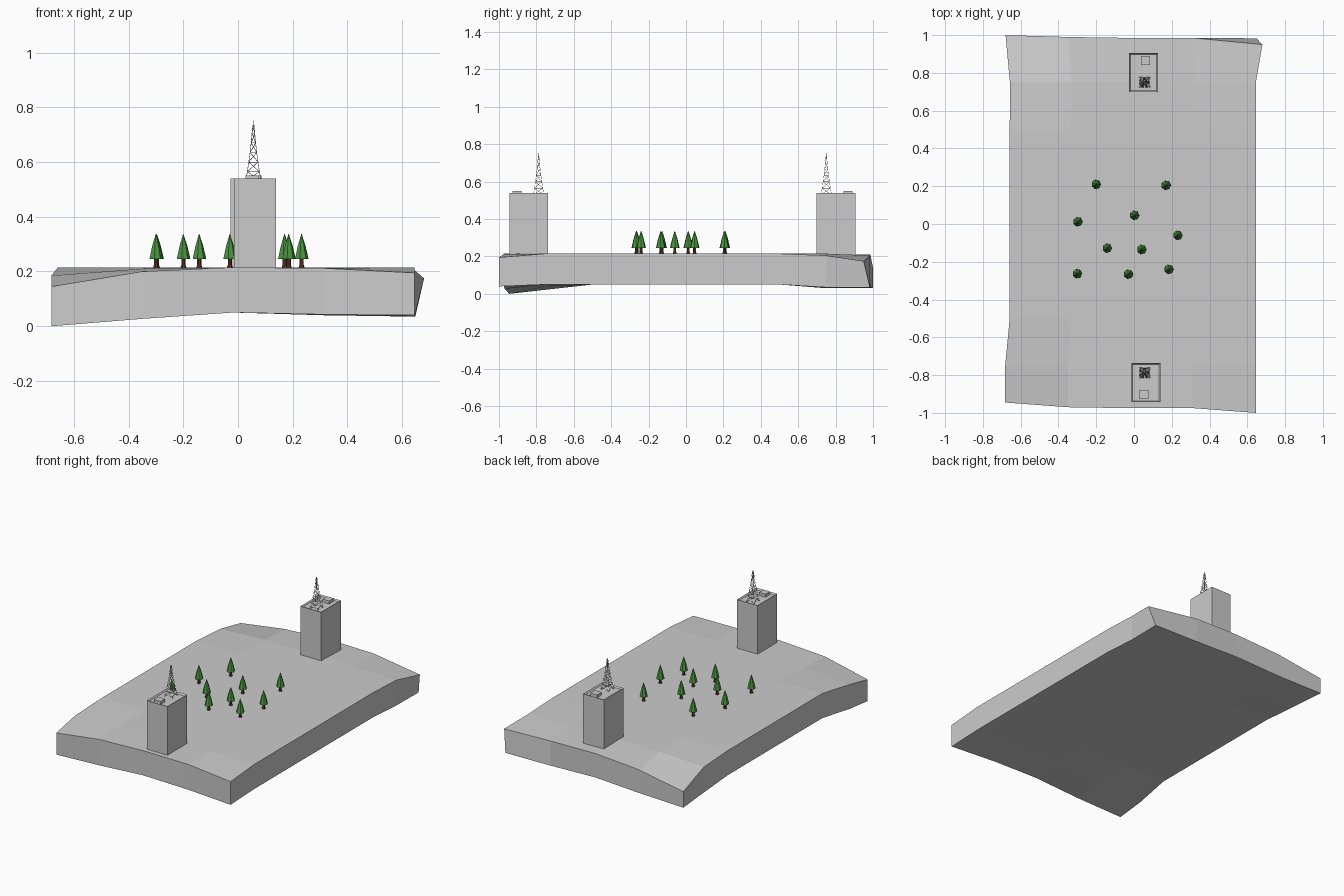
import bpy, bmesh, math
from mathutils import Vector, Matrix

if "Cube" in bpy.data.objects:
    bpy.data.objects.remove(bpy.data.objects["Cube"])


def finish(bm, name, color=None, normals=True):
    if normals:
        bmesh.ops.recalc_face_normals(bm, faces=bm.faces)
    me = bpy.data.meshes.new(name)
    bm.to_mesh(me)
    bm.free()
    ob = bpy.data.objects.new(name, me)
    bpy.context.collection.objects.link(ob)
    if color:
        mat = bpy.data.materials.get(color[0]) or bpy.data.materials.new(color[0])
        mat.diffuse_color = (*color[1], 1)
        mat.use_nodes = True
        mat.node_tree.nodes["Principled BSDF"].inputs["Base Color"].default_value = mat.diffuse_color
        me.materials.append(mat)
    return ob


# Ground slab: 4 x 8 patch grid with drooping corners
NX, NY = 4, 8
FRONT_Y = [-.945, -.97, -.975, -.975, -1.0]
BACK_Y = [1.0, .99, .985, .985, .95]
TOP = {(0, 0): .145, (1, 0): .2, (3, 0): .212, (4, 0): .195, (0, 1): .185, (1, 1): .21,
       (0, 8): .137, (1, 8): .19, (2, 8): .21, (3, 8): .205, (4, 8): .175, (0, 7): .2, (4, 7): .205}
BOTTOM = {(0, 0): 0, (1, 0): .027, (3, 0): .043, (4, 0): .04, (0, 1): .022, (1, 1): .04,
          (0, 8): .03, (1, 8): .035, (3, 8): .04, (4, 8): .035, (0, 7): .03, (4, 7): .035}
LEFT_X = {0: -.682, 1: -.682, 8: -.68, 7: -.657}


def ground_xy(i, j, top):
    left, right = LEFT_X.get(j, -.658), .645
    if (i, j) == (4, 8):
        return (.68, .95) if top else (.648, .983)
    y = FRONT_Y[i] if j == 0 else BACK_Y[i] if j == NY else -1 + .25 * j
    return left + (right - left) * i / NX, y


bm = bmesh.new()
top, bot = {}, {}
for i in range(NX + 1):
    for j in range(NY + 1):
        top[i, j] = bm.verts.new((*ground_xy(i, j, True), TOP.get((i, j), .215)))
        bot[i, j] = bm.verts.new((*ground_xy(i, j, False), BOTTOM.get((i, j), .05)))
for layer in (top, bot):
    for i in range(NX):
        for j in range(NY):
            bm.faces.new([layer[k] for k in ((i, j), (i + 1, j), (i + 1, j + 1), (i, j + 1))])
rim = ([(i, 0) for i in range(NX)] + [(NX, j) for j in range(NY)]
       + [(i, NY) for i in range(NX, 0, -1)] + [(0, j) for j in range(NY, 0, -1)])
for a, b in zip(rim, rim[1:] + rim[:1]):
    bm.faces.new((bot[a], bot[b], top[b], top[a]))
finish(bm, "ground_slab")


def add_box(bm, center, size):
    m = Matrix.Translation(center) @ Matrix.Diagonal((*size, 1))
    return bmesh.ops.create_cube(bm, size=1, matrix=m)["verts"]


def add_rod(bm, a, b, r=.0009):
    a, b = Vector(a), Vector(b)
    d = b - a
    m = Matrix.Translation((a + b) / 2) @ d.to_track_quat('Z', 'Y').to_matrix().to_4x4()
    bmesh.ops.create_cone(bm, cap_ends=True, segments=4, radius1=r, radius2=r,
                          depth=d.length, matrix=m)


# Towers: block with recessed roof, rooftop hut and lattice mast
def tower(name, x, y, turn):
    place = Matrix.Translation((x, y, 0)) @ Matrix.Rotation(turn, 4, 'Z')
    bm = bmesh.new()
    add_box(bm, (0, 0, .37), (.153, .207, .34))
    roof = max(bm.faces, key=lambda f: f.calc_center_median().z)
    bmesh.ops.inset_region(bm, faces=[roof], thickness=.01)
    bmesh.ops.translate(bm, verts=roof.verts, vec=(0, 0, -.01))
    finish(bm, name + "_block").matrix_world = place

    bm = bmesh.new()
    add_box(bm, (.011, .063, .54), (.048, .048, .02))
    finish(bm, name + "_roof_hut").matrix_world = place

    bm = bmesh.new()
    levels = [(.53, .028), (.565, .022), (.6, .017), (.635, .012),
              (.67, .008), (.705, .005), (.735, .002)]
    mx, my = .006, -.052
    rings = [[(mx + sx * h, my + sy * h, z) for sx, sy in ((-1, -1), (1, -1), (1, 1), (-1, 1))]
             for z, h in levels]
    for lo, hi in zip(rings, rings[1:]):
        for k in range(4):
            n = (k + 1) % 4
            add_rod(bm, lo[k], hi[k])
            add_rod(bm, lo[k], hi[n])
            add_rod(bm, lo[n], hi[k])
            add_rod(bm, hi[k], hi[n])
    add_rod(bm, (mx, my, .73), (mx, my, .752))
    finish(bm, name + "_mast").matrix_world = place


tower("back_tower", .05, .802, 0)
tower("front_tower", .0625, -.84, math.pi)


# Trees: short trunk and a tapered seven-sided crown
def lathe(name, profile, sides, loc, color):
    bm = bmesh.new()
    rings = [[bm.verts.new((r * math.cos(2 * math.pi * k / sides),
                            r * math.sin(2 * math.pi * k / sides), z))
              for k in range(sides)] for r, z in profile]
    for lo, hi in zip(rings, rings[1:]):
        for k in range(sides):
            n = (k + 1) % sides
            bm.faces.new((lo[k], lo[n], hi[n], hi[k]))
    bm.faces.new(rings[0][::-1])
    bm.faces.new(rings[-1])
    finish(bm, name, color).location = loc


TREES = [(-.2, .21), (.17, .205), (-.297, .012), (.003, .046), (.232, -.06),
         (-.142, -.128), (.041, -.135), (-.3, -.263), (-.03, -.266), (.185, -.24)]
for n, (x, y) in enumerate(TREES, 1):
    lathe(f"tree_trunk_{n}", [(.012, 0), (.008, .012), (.008, .04)], 7,
          (x, y, .213), ("bark", (.1, .04, .02)))
    lathe(f"tree_crown_{n}", [(.015, .036), (.026, .033), (.015, .08), (.0008, .124)], 7,
          (x, y, .213), ("needles", (.07, .3, .05)))
